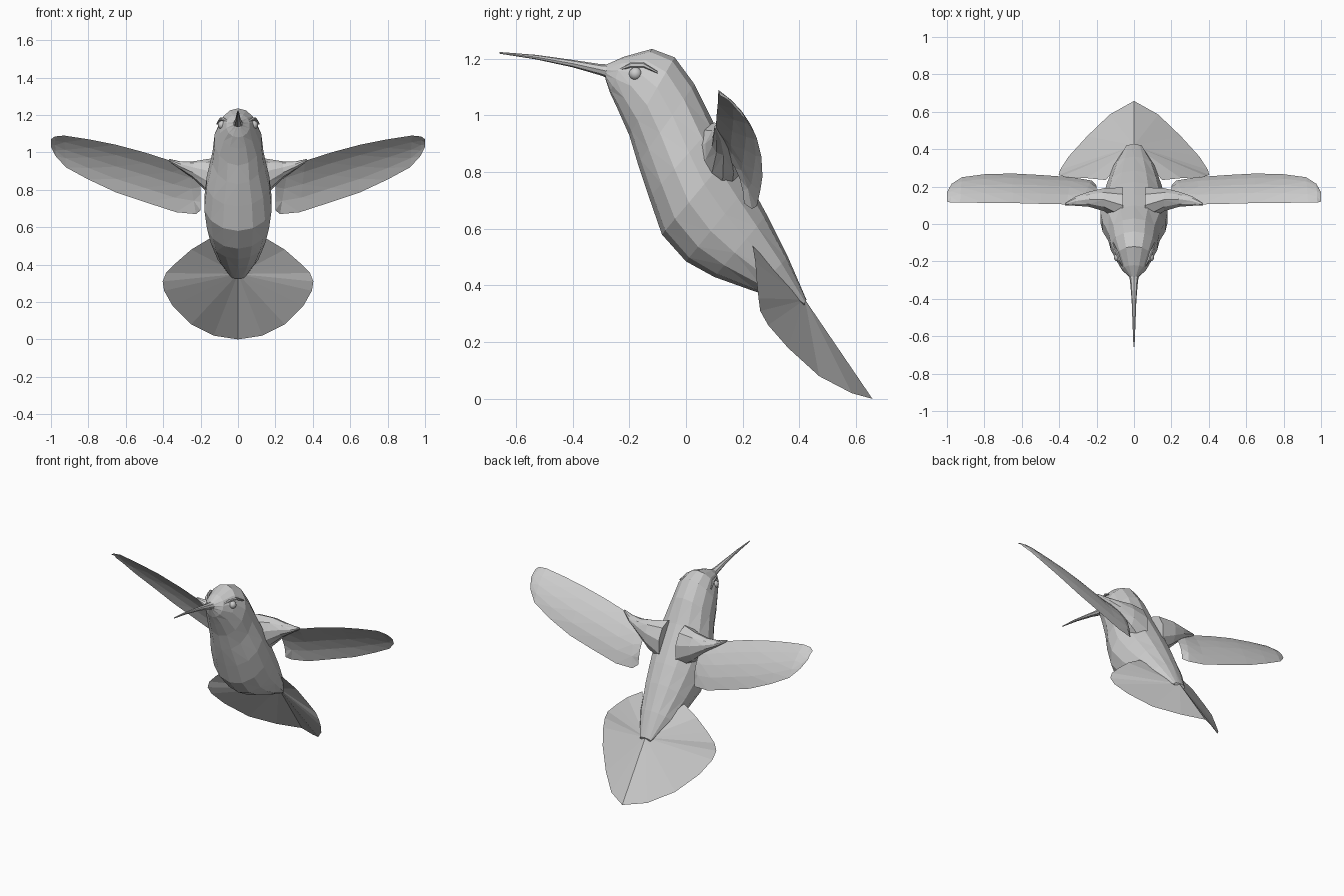
import bpy, bmesh, math
from mathutils import Vector as V

if "Cube" in bpy.data.objects:
    bpy.data.objects.remove(bpy.data.objects["Cube"])


def finish(name, bm, mirror=False, smooth=False):
    bmesh.ops.recalc_face_normals(bm, faces=bm.faces)
    me = bpy.data.meshes.new(name)
    bm.to_mesh(me)
    bm.free()
    for p in me.polygons:
        p.use_smooth = smooth
    ob = bpy.data.objects.new(name, me)
    bpy.context.collection.objects.link(ob)
    if mirror:
        ob.modifiers.new("Mirror", 'MIRROR')
    return ob


def skin(name, rows, closed=False, mirror=False):
    """Bridge equal-length rows of points; closed rows become capped rings."""
    bm = bmesh.new()
    vs = [[bm.verts.new(p) for p in r] for r in rows]
    n = len(rows[0])
    for r, s in zip(vs, vs[1:]):
        for i in range(n if closed else n - 1):
            j = (i + 1) % n
            bm.faces.new((r[i], r[j], s[j], s[i]))
    if closed:
        bm.faces.new(vs[0])
        bm.faces.new(vs[-1])
    bmesh.ops.remove_doubles(bm, verts=bm.verts, dist=0.0005)
    bmesh.ops.triangulate(bm, faces=bm.faces)
    return finish(name, bm, mirror)


def ring(a, b, side, n=14):
    """Ellipse with one axis from a to b and the other half-axis 'side'."""
    a, b, side = V(a), V(b), V(side)
    return [(a + b) / 2 + (a - b) / 2 * math.cos(t) + side * math.sin(t)
            for t in (2 * math.pi * i / n for i in range(n))]


# Body and head: back y, z / belly y, z / half width
body = [(-.28, 1.18, -.285, 1.13, .025), (-.22, 1.207, -.268, 1.08, .064),
        (-.12, 1.235, -.24, 1.02, .098), (-.04, 1.205, -.2, .93, .128),
        (.03, 1.11, -.17, .83, .14), (.1, .97, -.13, .71, .172),
        (.16, .87, -.085, .58, .185), (.225, .76, 0, .485, .17),
        (.285, .65, .1, .43, .15), (.36, .5, .24, .38, .112),
        (.425, .35, .415, .325, .04)]
skin("body", [ring((0, a, b), (0, c, d), (w, 0, 0)) for a, b, c, d, w in body], True)

# Long thin beak: y, z centre, half height, half width
beak = [(-.25, 1.15, .03, .034), (-.3, 1.161, .02, .022), (-.4, 1.183, .013, .013),
        (-.53, 1.206, .008, .008), (-.658, 1.221, .003, .003)]
skin("beak", [ring((0, y, z + h), (0, y, z - h), (w, 0, 0), 8) for y, z, h, w in beak], True)

# Shoulders: x, front y, rear y, low z, high z
arm = [(.06, .0, .2, .7, .975), (.16, .065, .195, .78, .965), (.24, .09, .175, .86, .952),
       (.31, .096, .15, .91, .952), (.37, .1, .112, .953, .966)]
skin("shoulder", [ring((x, (f + r) / 2, hi), (x, (f + r) / 2, lo), (0, (r - f) / 2, 0), 10)
                  for x, f, r, lo, hi in arm], True, True)

# Wings: leading edge point, trailing edge point
wing = [((.2, .15, .85), (.2, .205, .69)), ((.27, .12, .92), (.225, .232, .67)),
        ((.36, .105, .955), (.33, .25, .68)), ((.5, .108, 1.0), (.5, .262, .735)),
        ((.65, .112, 1.04), (.65, .27, .785)), ((.8, .113, 1.07), (.8, .266, .855)),
        ((.93, .115, 1.09), (.92, .25, .92)), ((.98, .115, 1.085), (.975, .215, .98)),
        ((1, .12, 1.07), (1, .17, 1.03))]
rows = []
for a, b in wing:
    a, b = V(a), V(b)
    bulge = V((0, .07, .04)) * (b - a).length
    rows.append([a.lerp(b, t) + bulge * 4 * t * (1 - t) for t in (0, .25, .5, .75, 1)])
skin("wing", rows, False, True)

# Cupped fan tail spreading from the rump
rim = [(.15, .235, .54), (.25, .245, .48), (.33, .25, .41), (.385, .256, .355),
       (.403, .262, .31), (.395, .29, .26), (.35, .36, .18), (.25, .47, .08),
       (.13, .585, .02), (0, .658, 0)]
rim = [V(p) for p in rim]
rim += [V((-p.x, p.y, p.z)) for p in rim[-2::-1]]
root = V((0, .42, .35))
skin("tail", [[root.lerp(p, t) for p in rim] for t in (0, .35, .7, 1)])

# Eyes
bm = bmesh.new()
bmesh.ops.create_uvsphere(bm, u_segments=12, v_segments=8, radius=.023)
bmesh.ops.translate(bm, vec=(.085, -.178, 1.147), verts=bm.verts)
finish("eye", bm, True, True)

# Brow ridges above the eyes
brow = [(.056, -.235, 1.162, .004), (.078, -.195, 1.178, .009),
        (.092, -.15, 1.178, .009), (.112, -.1, 1.152, .004)]
skin("brow", [ring((x, y, z + r), (x, y, z - r), (r, 0, 0), 6) for x, y, z, r in brow], True, True)
